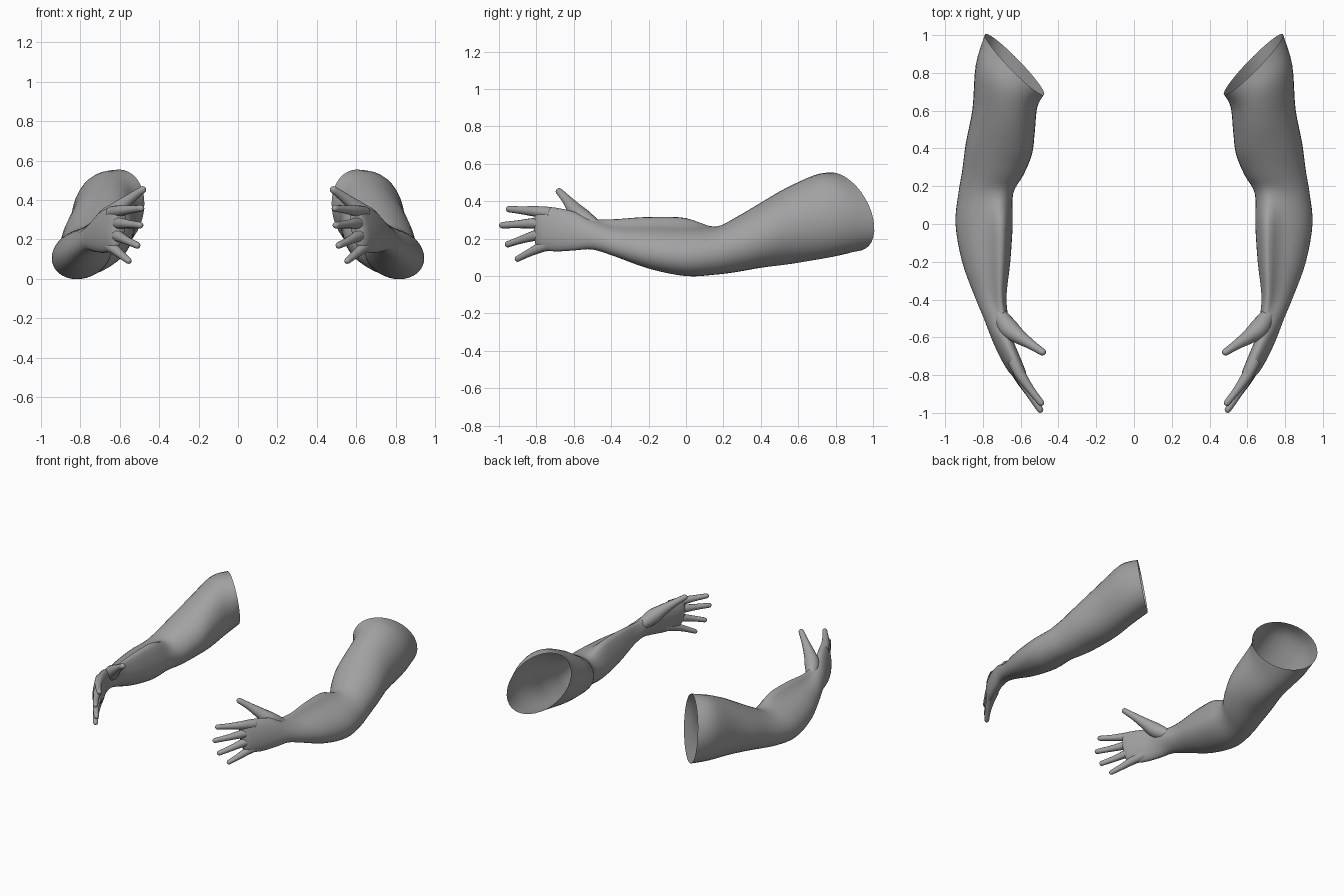
import bpy, bmesh, math
from mathutils import Vector

if "Cube" in bpy.data.objects:
    bpy.data.objects.remove(bpy.data.objects["Cube"])

SEG = 36

grey = bpy.data.materials.new("grey")
grey.diffuse_color = (0.36, 0.36, 0.36, 1)
grey.use_nodes = True
grey.node_tree.nodes["Principled BSDF"].inputs["Base Color"].default_value = grey.diffuse_color


def spline(rows, steps):
    """Catmull-Rom interpolation through rows of numbers."""
    out = []
    for i in range(len(rows) - 1):
        a, b = rows[max(i - 1, 0)], rows[i]
        c, d = rows[i + 1], rows[min(i + 2, len(rows) - 1)]
        for s in range(steps):
            t = s / steps
            out.append([0.5 * (2 * q + (r - p) * t + (2 * p - 5 * q + 4 * r - w) * t * t
                               + (3 * q - p - 3 * r + w) * t ** 3)
                        for p, q, r, w in zip(a, b, c, d)])
    out.append(list(rows[-1]))
    return out


def loft(name, rings, tip):
    """Skin rings of points, close the last ring at tip, mirror to the other side."""
    bm = bmesh.new()
    loops = [[bm.verts.new(p) for p in ring] for ring in rings]
    n = len(rings[0])
    for a, b in zip(loops, loops[1:]):
        for i in range(n):
            j = (i + 1) % n
            bm.faces.new((a[i], a[j], b[j], b[i]))
    end = bm.verts.new(tip)
    for i in range(n):
        bm.faces.new((loops[-1][i], loops[-1][(i + 1) % n], end))
    bmesh.ops.recalc_face_normals(bm, faces=bm.faces)
    # make sure the open shell faces outward
    f = max(bm.faces, key=lambda f: f.calc_center_median().x)
    if f.normal.x < 0:
        bmesh.ops.reverse_faces(bm, faces=bm.faces)
    for f in bm.faces:
        f.smooth = True
    me = bpy.data.meshes.new(name)
    bm.to_mesh(me)
    bm.free()
    me.materials.append(grey)
    ob = bpy.data.objects.new(name, me)
    bpy.context.collection.objects.link(ob)
    mod = ob.modifiers.new("mirror", 'MIRROR')
    mod.use_mirror_merge = False
    return ob


# Arm sections: y, inner x, outer x, bottom z, top z, lean in degrees,
# slant in y across, slant in y upward, height of the inner forearm ridge
arm = [
    (0.845, 0.475, 0.79, 0.135, 0.555, -10, 0.148, -0.045, 0),
    (0.73, 0.512, 0.838, 0.10, 0.54, -2, 0.11, -0.03, 0),
    (0.55, 0.525, 0.855, 0.065, 0.47, -2, 0.06, -0.01, 0),
    (0.40, 0.54, 0.89, 0.045, 0.39, -6, 0.03, 0, 0),
    (0.27, 0.585, 0.91, 0.022, 0.315, -8, 0.01, 0, 0),
    (0.16, 0.64, 0.93, 0.008, 0.262, -8, 0, 0, 0.01),
    (0.00, 0.642, 0.945, 0.0, 0.255, -10, 0, 0, 0.072),
    (-0.20, 0.655, 0.91, 0.04, 0.26, -14, 0, 0, 0.067),
    (-0.38, 0.675, 0.845, 0.105, 0.265, -18, 0, 0, 0.045),
    (-0.50, 0.665, 0.795, 0.142, 0.30, -20, 0, 0, 0.01),
    (-0.60, 0.645, 0.757, 0.137, 0.345, -22, 0, 0, 0),
    (-0.70, 0.605, 0.712, 0.132, 0.366, -20, 0, 0, 0),
    (-0.78, 0.573, 0.665, 0.145, 0.373, -20, 0, 0, 0),
    (-0.805, 0.572, 0.638, 0.165, 0.366, -20, 0, 0, 0),
]


def section(row):
    y, xi, xo, zb, zt, lean, across, up, ridge = row
    pts = []
    for i in range(SEG):
        t = 2 * math.pi * i / SEG
        u, v = math.cos(t), math.sin(t + math.radians(lean))
        bump = ridge * math.exp(-((math.degrees(t) - 130) / 24) ** 2)
        pts.append(((xi + xo) / 2 + (xo - xi) / 2 * u, y + across * u + up * v,
                    (zb + zt) / 2 + (zt - zb) / 2 * v + bump))
    return pts


loft("arm_and_palm", [section(r) for r in spline(arm, 4)], (0.602, -0.815, 0.27))


def digit(name, path):
    """Tapered finger through (x, y, z, radius) points with a round tip."""
    rows = spline(path, 4)
    pts = [Vector(r[:3]) for r in rows]
    radii = [r[3] for r in rows]
    end = (pts[-1] - pts[-2]).normalized()
    r = radii[-1]
    base = pts[-1]
    for a in (30, 60):
        pts.append(base + end * r * math.sin(math.radians(a)))
        radii.append(r * math.cos(math.radians(a)))
    rings = []
    for i, p in enumerate(pts):
        d = pts[min(i + 1, len(pts) - 1)] - pts[max(i - 1, 0)]
        q = d.to_track_quat('Z', 'Y')
        rings.append([p + q @ Vector((math.cos(k * math.pi / 6), math.sin(k * math.pi / 6), 0)) * radii[i]
                      for k in range(12)])
    loft(name, rings, base + end * r)


# Fingers and thumb
digit("index_finger", [(0.64, -0.72, 0.335, 0.034), (0.60, -0.80, 0.345, 0.029),
                       (0.545, -0.88, 0.352, 0.021), (0.492, -0.947, 0.358, 0.017)])
digit("middle_finger", [(0.64, -0.72, 0.28, 0.034), (0.60, -0.81, 0.282, 0.029),
                        (0.55, -0.90, 0.277, 0.021), (0.497, -0.983, 0.272, 0.017)])
digit("ring_finger", [(0.65, -0.72, 0.23, 0.034), (0.61, -0.80, 0.218, 0.029),
                      (0.565, -0.88, 0.195, 0.021), (0.512, -0.952, 0.17, 0.017)])
digit("little_finger", [(0.67, -0.69, 0.18, 0.036), (0.635, -0.765, 0.158, 0.029),
                        (0.595, -0.84, 0.124, 0.021), (0.555, -0.90, 0.092, 0.016)])
digit("thumb", [(0.715, -0.47, 0.255, 0.035), (0.665, -0.55, 0.305, 0.052),
                (0.61, -0.595, 0.355, 0.04), (0.545, -0.638, 0.408, 0.026),
                (0.485, -0.678, 0.452, 0.019)])
